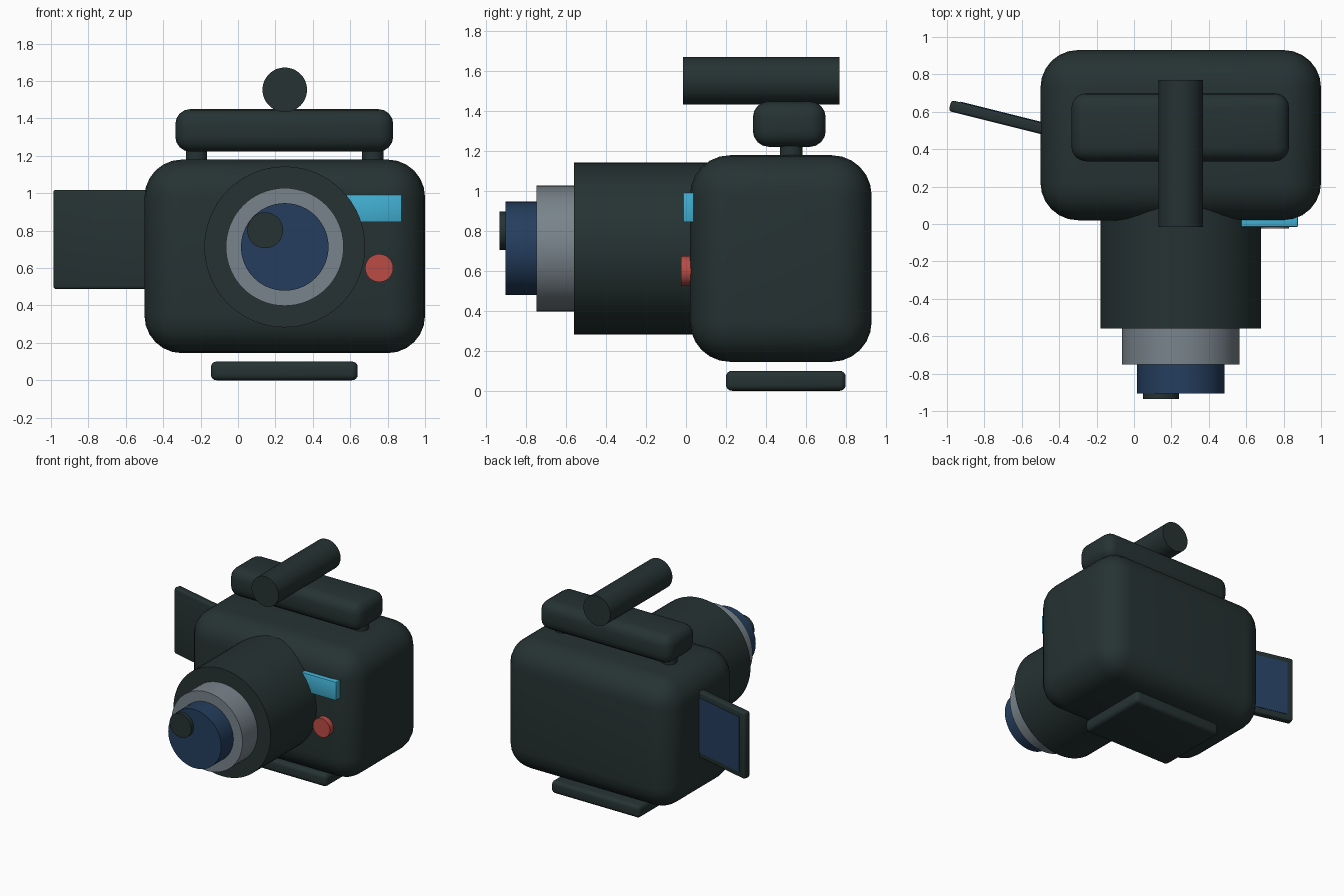
import bpy
import math
from mathutils import Matrix, Vector

if "Cube" in bpy.data.objects:
    bpy.data.objects.remove(bpy.data.objects["Cube"], do_unlink=True)


def material(name, rgb):
    m = bpy.data.materials.new(name)
    m.use_nodes = True
    m.diffuse_color = (*rgb, 1)
    m.node_tree.nodes["Principled BSDF"].inputs["Base Color"].default_value = (*rgb, 1)
    return m


dark = material("charcoal", (0.019, 0.032, 0.032))
navy = material("navy_glass", (0.018, 0.048, 0.112))
grey = material("grey_metal", (0.19, 0.23, 0.26))
cyan = material("cyan", (0.055, 0.44, 0.66))
red = material("red", (0.5, 0.07, 0.06))


def finish(name, mat):
    obj = bpy.context.object
    obj.name = name
    obj.data.materials.append(mat)
    bpy.ops.object.shade_smooth_by_angle(angle=math.radians(35))
    return obj


def box(name, mat, low, high, bevel=0.0, segments=4):
    """Rounded box between two opposite corners."""
    low, high = Vector(low), Vector(high)
    bpy.ops.mesh.primitive_cube_add(size=1, location=(low + high) / 2)
    obj = bpy.context.object
    obj.data.transform(Matrix.Diagonal((*(high - low), 1)))
    if bevel:
        mod = obj.modifiers.new("rounding", "BEVEL")
        mod.width = bevel
        mod.segments = segments
        bpy.ops.object.modifier_apply(modifier=mod.name)
    return finish(name, mat)


def tube(name, mat, x, z, radius, front, back):
    """Cylinder lying along the y axis."""
    bpy.ops.mesh.primitive_cylinder_add(
        vertices=64, radius=radius, depth=back - front,
        location=(x, (front + back) / 2, z), rotation=(math.pi / 2, 0, 0))
    return finish(name, mat)


# Body and base plate
box("body", dark, (-0.5, 0.02, 0.145), (1, 0.93, 1.18), 0.2, 6)
box("base_plate", dark, (-0.145, 0.2, 0), (0.64, 0.8, 0.1), 0.03)

# Stepped lens
tube("lens_barrel", dark, 0.25, 0.713, 0.43, -0.56, 0.3)
tube("lens_ring", grey, 0.25, 0.713, 0.315, -0.75, -0.5)
tube("lens_glass", navy, 0.25, 0.713, 0.234, -0.905, -0.7)
tube("lens_spot", dark, 0.145, 0.802, 0.096, -0.935, -0.85)

# Top handle on two posts, with the microphone across it
box("handle", dark, (-0.335, 0.335, 1.222), (0.83, 0.7, 1.45), 0.08)
for side, x in (("right", -0.222), ("left", 0.72)):
    bpy.ops.mesh.primitive_cylinder_add(
        vertices=32, radius=0.057, depth=0.2, location=(x, 0.527, 1.2))
    finish(side + "_handle_post", dark)
tube("microphone", dark, 0.25, 1.553, 0.119, -0.015, 0.77)

# Front indicator and record button
box("indicator", cyan, (0.5, -0.015, 0.845), (0.877, 0.04, 0.993), 0.006, 2)
tube("record_button", red, 0.755, 0.6, 0.075, -0.024, 0.06)

# Flip-out screen, swung backwards about its hinge
hinge = Matrix.Translation((-0.45, 0.5, 0.753)) @ Matrix.Rotation(math.radians(-14), 4, "Z")
panel = box("screen_panel", dark, (-0.55, -0.03, -0.265), (0.06, 0.03, 0.265), 0.015, 3)
display = box("screen_display", navy, (-0.5, 0.025, -0.22), (0.02, 0.034, 0.22))
for part in (panel, display):
    part.matrix_world = hinge @ Matrix.Translation(part.location)
